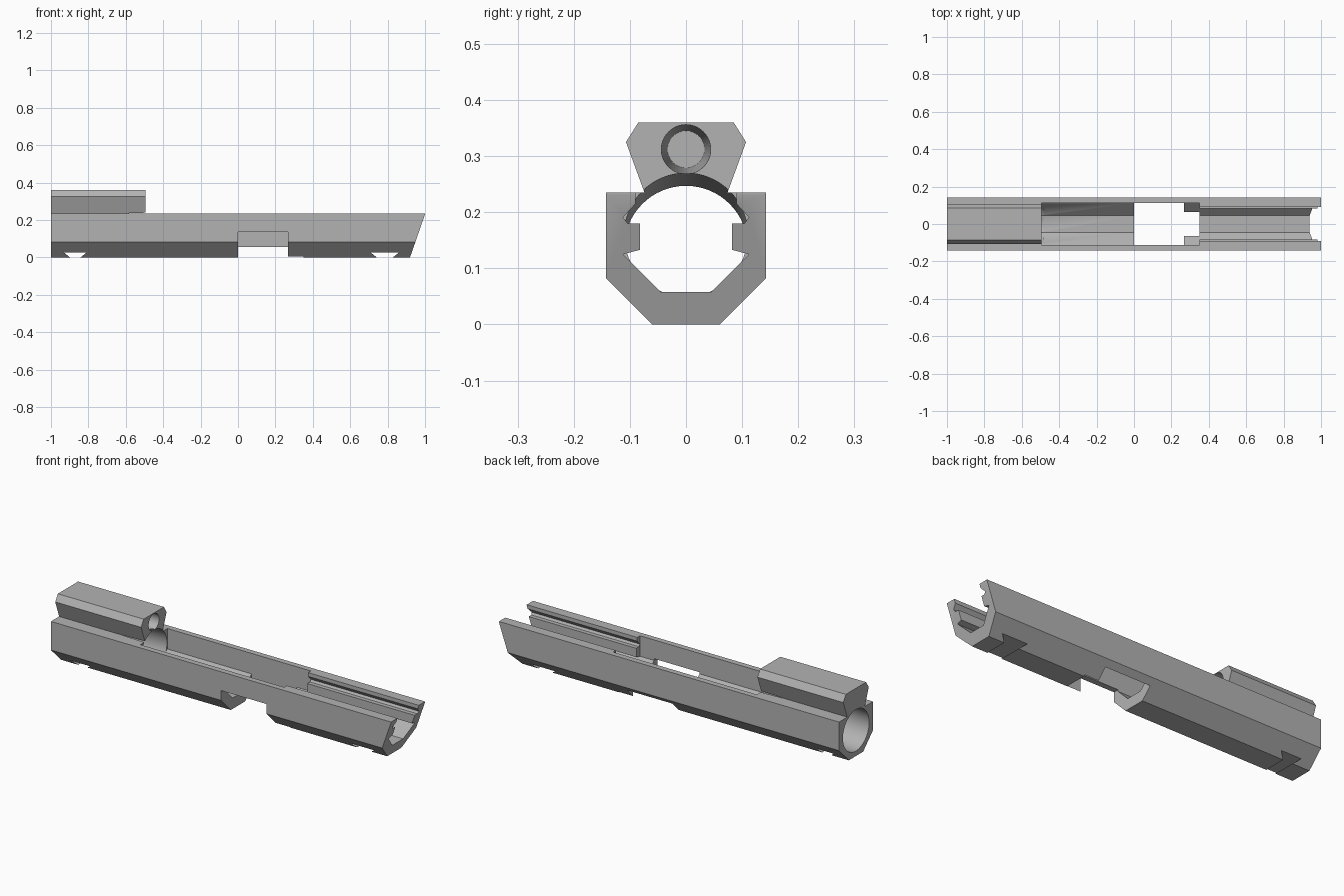
import bpy
import bmesh
import math
from mathutils import Vector

cube = bpy.data.objects.get("Cube")
if cube:
    bpy.data.objects.remove(cube, do_unlink=True)

grey = bpy.data.materials.new("plain_grey")
grey.use_nodes = True
colour = (0.45, 0.45, 0.45, 1)
grey.diffuse_color = colour
grey.node_tree.nodes["Principled BSDF"].inputs["Base Color"].default_value = colour


def finish(name, bm):
    bmesh.ops.recalc_face_normals(bm, faces=bm.faces)
    mesh = bpy.data.meshes.new(name)
    bm.to_mesh(mesh)
    bm.free()
    mesh.materials.append(grey)
    obj = bpy.data.objects.new(name, mesh)
    bpy.context.collection.objects.link(obj)
    return obj


def prism(name, points, start, end, axis="x"):
    """Extrude a profile: (y, z) points along x, or (x, z) points along y."""
    bm = bmesh.new()
    place = (lambda p: (start, *p)) if axis == "x" else (lambda p: (p[0], start, p[1]))
    face = bm.faces.new([bm.verts.new(place(p)) for p in points])
    moved = bmesh.ops.extrude_face_region(bm, geom=[face])["geom"]
    step = Vector((end - start, 0, 0)) if axis == "x" else Vector((0, end - start, 0))
    bmesh.ops.translate(bm, vec=step, verts=[v for v in moved if isinstance(v, bmesh.types.BMVert)])
    return finish(name, bm)


def mirrored(half):
    """Close a right-half profile with its mirror image."""
    return half + [(-y, z) for y, z in reversed(half)]


def box(name, x, y, z):
    return prism(name, [(y[0], z[0]), (y[1], z[0]), (y[1], z[1]), (y[0], z[1])], *x)


def cone(name, a, b, r1, r2):
    """Round solid from point a to point b."""
    a, b = Vector(a), Vector(b)
    bm = bmesh.new()
    bmesh.ops.create_cone(bm, cap_ends=True, segments=64, radius1=r1, radius2=r2, depth=(b - a).length)
    bmesh.ops.rotate(bm, verts=bm.verts, matrix=(b - a).to_track_quat("Z", "Y").to_matrix())
    bmesh.ops.translate(bm, verts=bm.verts, vec=(a + b) / 2)
    return finish(name, bm)


def combine(target, tool, operation="DIFFERENCE"):
    mod = target.modifiers.new(tool.name, "BOOLEAN")
    mod.operation = operation
    mod.solver = "EXACT"
    mod.object = tool
    tool.hide_render = True
    bpy.context.view_layer.objects.active = target
    bpy.ops.object.modifier_apply(modifier=mod.name)
    bpy.data.objects.remove(tool, do_unlink=True)


# Long outer shell with bevelled underside
TOP = 0.235
body = prism("body_shell", mirrored([(0.06, 0), (0.143, 0.083), (0.143, TOP)]), -1, 1)

# Raised housing over one end
housing = prism("upper_housing", mirrored([(0.06, 0.2), (0.074, 0.235), (0.107, 0.325), (0.085, 0.36)]), -1, -0.495)
combine(body, housing, "UNION")

# Slanted open end
combine(body, prism("end_cut", [(0.902, -0.05), (1.024, 0.3), (1.2, 0.3), (1.2, -0.05)], -0.3, 0.3, "y"))

# Wide middle channel, then narrower railed channel
combine(body, prism("middle_channel", mirrored([(0.045, 0.058), (0.113, 0.126), (0.113, 0.3)]), -0.495, 0.35))
rails = [(0.045, 0.058), (0.1, 0.113), (0.112, 0.125), (0.082, 0.133), (0.082, 0.18),
         (0.104, 0.18), (0.112, 0.191), (0.09, 0.215), (0.09, 0.3)]
combine(body, prism("rail_channel", mirrored(rails), 0.34, 1.1))

# Side window and floor gap
combine(body, box("side_window", (0, 0.267), (-0.3, 0.115), (-0.1, 0.135)))
combine(body, box("floor_gap", (0.2, 0.35), (-0.065, 0.065), (-0.1, 0.15)))

# Slightly tilted round bore and blind tapered socket above it
combine(body, cone("bore", (-1.02, 0, 0.136), (-0.488, 0, 0.16), 0.11, 0.11))
combine(body, cone("socket", (-0.9, 0, 0.312), (-0.494, 0, 0.312), 0.033, 0.044))

# Undercut grooves across the underside
for centre, half in ((-0.87, 0.06), (0.785, 0.075)):
    groove = [(centre - half, 0.026), (centre + half, 0.026), (centre + half - 0.045, -0.01), (centre - half + 0.045, -0.01)]
    combine(body, prism("groove", groove, -0.3, 0.3, "y"))

bpy.ops.object.select_all(action="DESELECT")
body.select_set(True)
bpy.context.view_layer.objects.active = body
bpy.ops.object.shade_smooth_by_angle(angle=math.radians(20))
